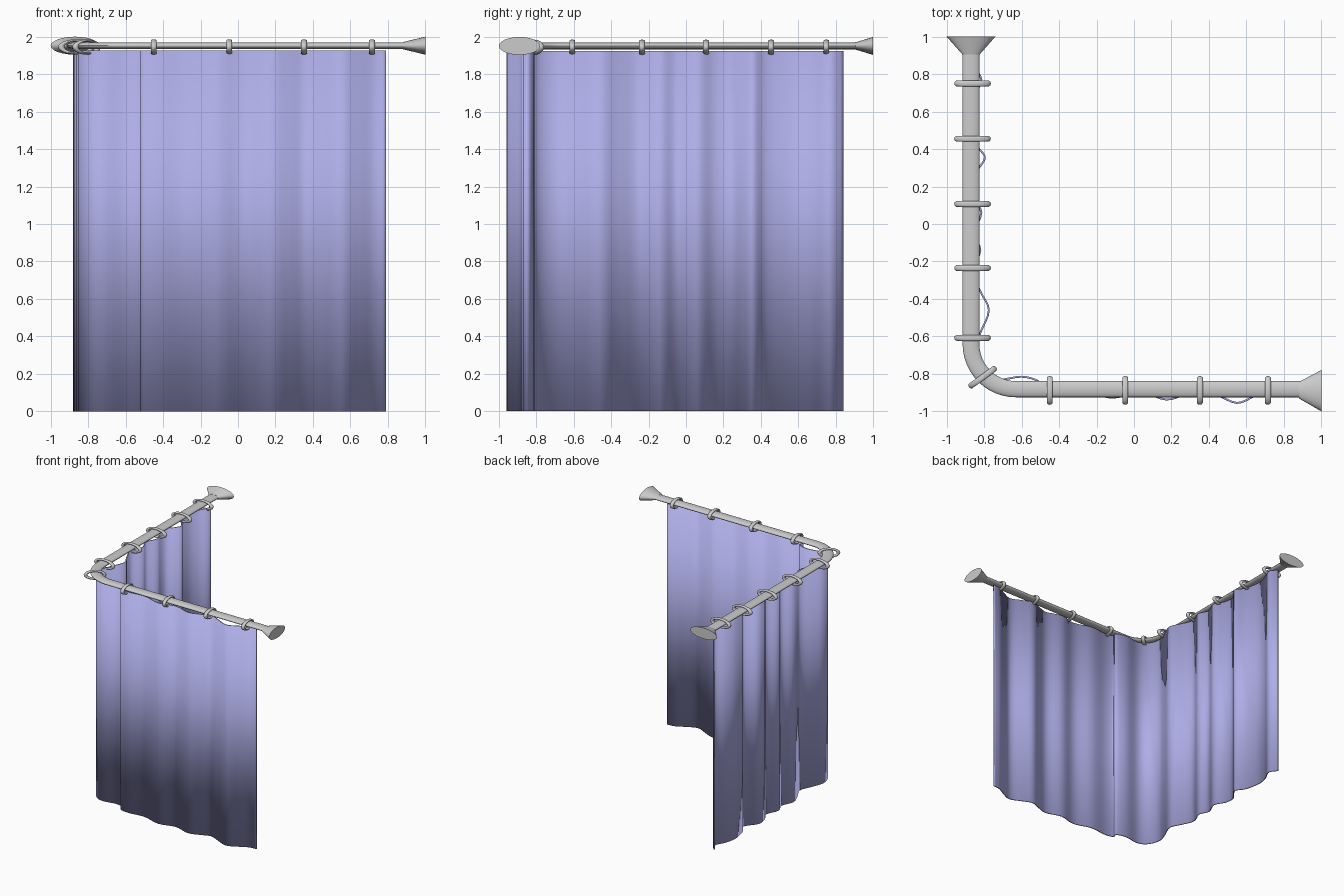
import bpy, bmesh, math
from mathutils import Vector

if "Cube" in bpy.data.objects:
    bpy.data.objects.remove(bpy.data.objects["Cube"])

ROD_Z = 1.952


def finish(name, bm, angle=35):
    bmesh.ops.recalc_face_normals(bm, faces=bm.faces)
    mesh = bpy.data.meshes.new(name)
    bm.to_mesh(mesh)
    bm.free()
    ob = bpy.data.objects.new(name, mesh)
    bpy.context.collection.objects.link(ob)
    bpy.ops.object.select_all(action='DESELECT')
    ob.select_set(True)
    bpy.context.view_layer.objects.active = ob
    bpy.ops.object.shade_smooth_by_angle(angle=math.radians(angle))
    return ob


def sweep(name, stations, sides=24):
    """Elliptical tube; each station is (x, y, heading angle, half width, half height)."""
    bm = bmesh.new()
    loops = []
    for x, y, a, w, h in stations:
        loop = []
        for i in range(sides):
            t = 2 * math.pi * i / sides
            s = w * math.cos(t)
            loop.append(bm.verts.new((x - s * math.sin(a), y + s * math.cos(a),
                                      ROD_Z + h * math.sin(t))))
        loops.append(loop)
    for p, q in zip(loops, loops[1:]):
        for i in range(sides):
            j = (i + 1) % sides
            bm.faces.new((p[i], p[j], q[j], q[i]))
    bm.faces.new(loops[0])
    bm.faces.new(loops[-1])
    return finish(name, bm)


# L-shaped rod with rounded corner
R = 0.24
rod = [(-0.87, 0.92, -math.pi / 2, 0.045, 0.018)]
for k in range(13):
    a = math.pi + k / 12 * math.pi / 2
    rod.append((-0.63 + R * math.cos(a), -0.642 + R * math.sin(a),
                a - 1.5 * math.pi, 0.045 - 0.002 * k / 12, 0.018))
rod.append((0.9, -0.882, 0, 0.043, 0.018))
sweep("curtain_rod", rod)

# flared wall mounts
sweep("wall_mount_back", [(-0.87, 0.905, -math.pi / 2, 0.046, 0.019),
                          (-0.87, 1.0, -math.pi / 2, 0.13, 0.048)])
sweep("wall_mount_right", [(0.88, -0.887, 0, 0.044, 0.019),
                           (1.0, -0.89, 0, 0.11, 0.048)])


# curtain rings
def ring(x, y, angle, width):
    bpy.ops.mesh.primitive_torus_add(major_segments=28, minor_segments=10,
                                     major_radius=0.083, minor_radius=0.017,
                                     location=(x, y, 1.945),
                                     rotation=(math.pi / 2, 0, angle))
    ob = bpy.context.object
    ob.name = "curtain_ring"
    ob.scale = (width / 0.1, 0.41, 0.95)
    bpy.ops.object.shade_smooth_by_angle(angle=math.radians(40))


for y in (0.75, 0.455, 0.107, -0.235, -0.608):
    ring(-0.862, y, 0, 0.098)
for x in (-0.45, -0.047, 0.352, 0.715):
    ring(x, -0.888, math.pi / 2, 0.077)
ring(-0.808, -0.818, math.radians(36), 0.09)

# curtain: wavy plan outline extruded to the floor
plan = [(-0.86, 0.84), (-0.815, 0.77), (-0.855, 0.68), (-0.875, 0.59), (-0.865, 0.5),
        (-0.84, 0.42), (-0.797, 0.36), (-0.82, 0.31), (-0.87, 0.24), (-0.86, 0.15),
        (-0.815, 0.06), (-0.855, -0.05), (-0.82, -0.14), (-0.86, -0.25),
        (-0.82, -0.36), (-0.775, -0.46), (-0.82, -0.58), (-0.85, -0.67),
        (-0.835, -0.75), (-0.79, -0.81), (-0.72, -0.832), (-0.6, -0.815),
        (-0.51, -0.84), (-0.515, -0.88), (-0.43, -0.897), (-0.28, -0.885),
        (-0.12, -0.928), (0.03, -0.897), (0.17, -0.937), (0.27, -0.91),
        (0.36, -0.88), (0.45, -0.915), (0.55, -0.955), (0.64, -0.92),
        (0.72, -0.88), (0.79, -0.87)]
P = [Vector(p) for p in plan]
P = [2 * P[0] - P[1]] + P + [2 * P[-1] - P[-2]]
pts = []
for a, b, c, d in zip(P, P[1:], P[2:], P[3:]):
    for k in range(4):
        t = k / 4
        pts.append(0.5 * (2 * b + (c - a) * t + (2 * a - 5 * b + 4 * c - d) * t * t
                          + (3 * b - a - 3 * c + d) * t ** 3))
pts.append(P[-2])
bm = bmesh.new()
cols = [(bm.verts.new((p.x, p.y, 0)), bm.verts.new((p.x, p.y, 1.925))) for p in pts]
for (a, b), (c, d) in zip(cols, cols[1:]):
    bm.faces.new((a, c, d, b))
curtain = finish("curtain", bm)
solid = curtain.modifiers.new("thickness", 'SOLIDIFY')
solid.thickness = 0.01
solid.offset = 0

mat = bpy.data.materials.new("lavender_fabric")
mat.diffuse_color = (0.42, 0.42, 0.8, 1)
mat.use_nodes = True
mat.node_tree.nodes["Principled BSDF"].inputs["Base Color"].default_value = mat.diffuse_color
curtain.data.materials.append(mat)
